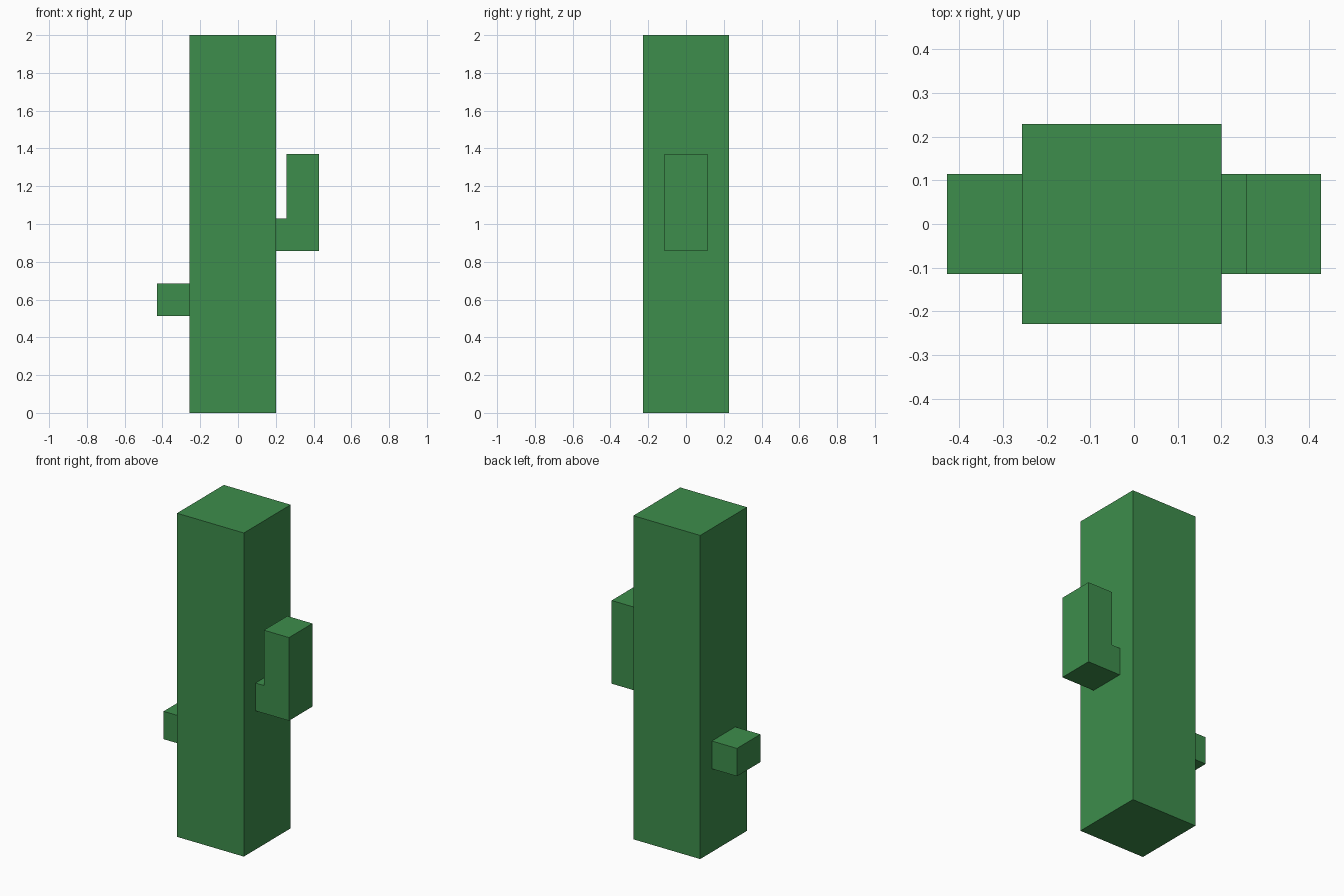
import bpy
import bmesh

cube = bpy.data.objects.get("Cube")
if cube:
    bpy.data.objects.remove(cube, do_unlink=True)

# Single flat cactus green
green = bpy.data.materials.new("cactus green")
green.use_nodes = True
colour = (0.047, 0.27, 0.072, 1.0)
green.diffuse_color = colour
bsdf = next(n for n in green.node_tree.nodes if n.type == 'BSDF_PRINCIPLED')
bsdf.inputs["Base Color"].default_value = colour
bsdf.inputs["Roughness"].default_value = 0.8


def extrude_profile(name, profile, half_depth):
    """Extrude an x-z outline along y, centred on y = 0."""
    bm = bmesh.new()
    face = bm.faces.new([bm.verts.new((x, -half_depth, z)) for x, z in profile])
    out = bmesh.ops.extrude_face_region(bm, geom=[face])
    moved = [g for g in out["geom"] if isinstance(g, bmesh.types.BMVert)]
    bmesh.ops.translate(bm, verts=moved, vec=(0, 2 * half_depth, 0))
    bmesh.ops.recalc_face_normals(bm, faces=bm.faces)
    mesh = bpy.data.meshes.new(name)
    bm.to_mesh(mesh)
    bm.free()
    mesh.materials.append(green)
    obj = bpy.data.objects.new(name, mesh)
    bpy.context.collection.objects.link(obj)
    return obj


def rectangle(x0, x1, z0, z1):
    return [(x0, z0), (x1, z0), (x1, z1), (x0, z1)]


# Square trunk
extrude_profile("trunk", rectangle(-0.257, 0.2, 0, 2), 0.2286)

# Short stub on the right side
extrude_profile("right_stub", rectangle(-0.4286, -0.257, 0.514, 0.686), 0.1143)

# L-shaped arm on the left side, turning upward
arm = [(0.2, 0.857), (0.4286, 0.857), (0.4286, 1.371),
       (0.257, 1.371), (0.257, 1.029), (0.2, 1.029)]
extrude_profile("left_arm", arm, 0.1143)
